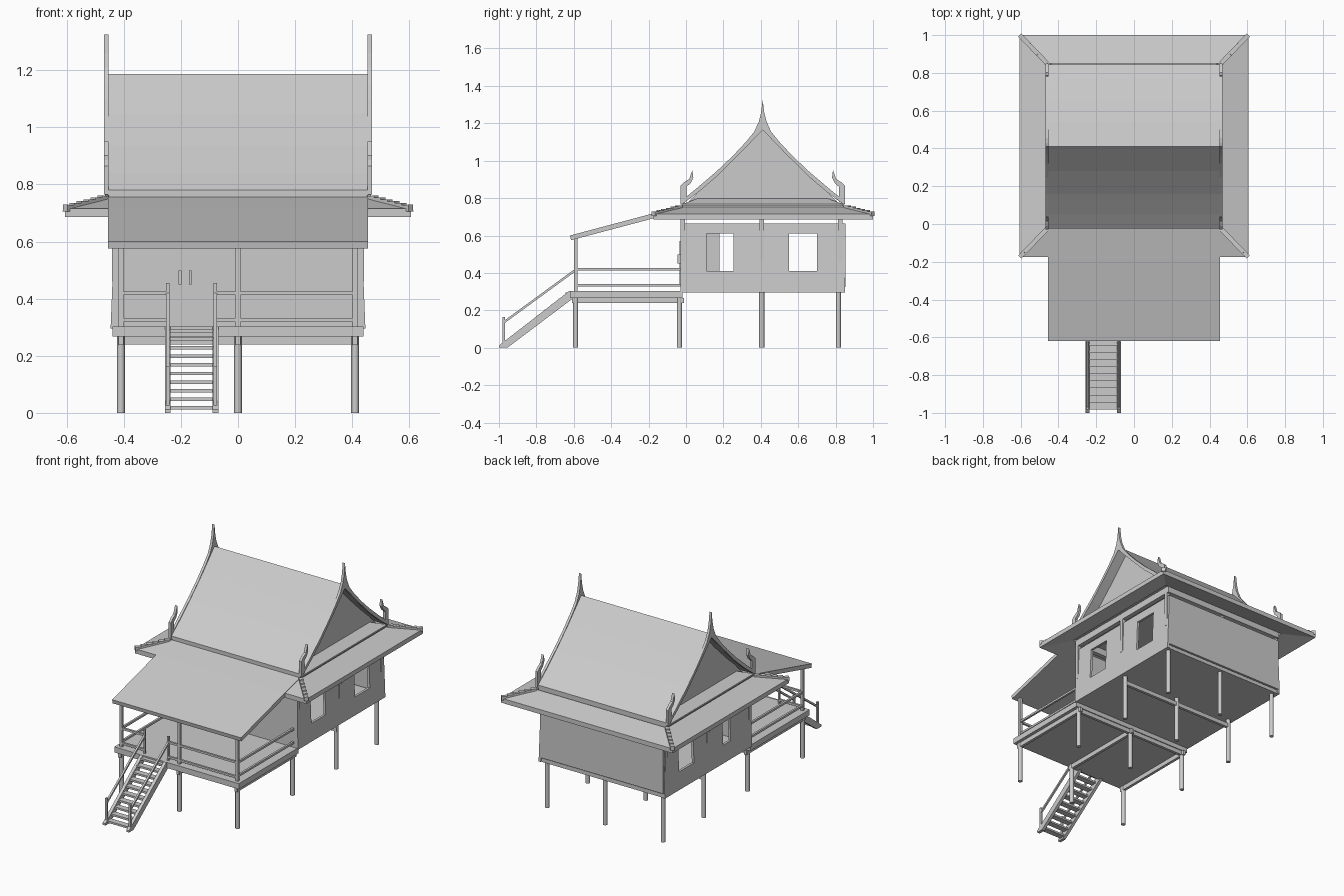
import bpy, bmesh
from mathutils import Vector

cube = bpy.data.objects.get("Cube")
if cube:
    bpy.data.objects.remove(cube, do_unlink=True)

grey = bpy.data.materials.new("plain_grey")
grey.use_nodes = True
grey.diffuse_color = (0.6, 0.6, 0.6, 1)
grey.node_tree.nodes["Principled BSDF"].inputs["Base Color"].default_value = (0.6, 0.6, 0.6, 1)


def finish(name, bm):
    bmesh.ops.recalc_face_normals(bm, faces=bm.faces)
    mesh = bpy.data.meshes.new(name)
    bm.to_mesh(mesh)
    bm.free()
    mesh.materials.append(grey)
    obj = bpy.data.objects.new(name, mesh)
    bpy.context.collection.objects.link(obj)
    return obj


def loft(name, rings, closed=False):
    """Skin matching rings of points; cap the ends, or join last to first."""
    bm = bmesh.new()
    vs = [[bm.verts.new(p) for p in ring] for ring in rings]
    n = len(vs[0])
    pairs = list(zip(vs, vs[1:])) + ([(vs[-1], vs[0])] if closed else [])
    for a, b in pairs:
        for i in range(n):
            j = (i + 1) % n
            bm.faces.new((a[i], a[j], b[j], b[i]))
    if not closed:
        bm.faces.new(vs[0])
        bm.faces.new(vs[-1])
    return finish(name, bm)


def rect(x, y0, y1, z):
    return [(-x, y0, z), (x, y0, z), (x, y1, z), (-x, y1, z)]


def box(name, x0, x1, y0, y1, z0, z1):
    return loft(name, [[(x0, y0, z), (x1, y0, z), (x1, y1, z), (x0, y1, z)] for z in (z0, z1)])


def prism(name, profile, x0, x1):
    """Extrude a (y, z) outline along x."""
    return loft(name, [[(x, y, z) for y, z in profile] for x in (x0, x1)])


def bar(name, a, b, w):
    """Square rail between two points."""
    a, b = Vector(a), Vector(b)
    d = (b - a).normalized()
    side = d.cross((0, 0, 1)).normalized() * w / 2
    up = side.cross(d).normalized() * w / 2
    return loft(name, [[p + side + up, p - side + up, p - side - up, p + side - up] for p in (a, b)])


def cylinder(name, x, y, z0, z1, r):
    bm = bmesh.new()
    bmesh.ops.create_cone(bm, cap_ends=True, segments=12, radius1=r, radius2=r, depth=z1 - z0)
    bmesh.ops.translate(bm, verts=bm.verts, vec=(x, y, (z0 + z1) / 2))
    obj = finish(name, bm)
    for p in obj.data.polygons:
        p.use_smooth = len(p.vertices) == 4


COLS = (-0.41, 0, 0.41)
ROWS = (-0.59, -0.035, 0.405, 0.815)
FLOOR = 0.30

# Stilts and the beams under the floors
for y in ROWS:
    for x in COLS:
        cylinder("stilt", x, y, 0, 0.27 if y < 0 else FLOOR, 0.0135)
for x in COLS:
    box("porch_beam", x - 0.009, x + 0.009, -0.61, -0.01, 0.238, 0.267)
for y in ROWS[1:3]:
    box("cross_beam", -0.42, 0.42, y - 0.009, y + 0.009, 0.24, 0.267)

# Floors
box("porch_floor", -0.44, 0.44, -0.62, -0.02, 0.267, 0.303)
box("house_floor", -0.435, 0.435, -0.025, 0.845, 0.296, 0.32)

# Side walls lean in slightly and are built round the window openings
TOP, SILL, HEAD = 0.665, 0.41, 0.61


def side_panel(s, y0, y1, z0, z1):
    rings = []
    for z in (z0, z1):
        x = 0.446 - 0.04 * (z - FLOOR)
        rings.append([(s * x, y0, z), (s * x, y1, z), (s * (x - 0.015), y1, z), (s * (x - 0.015), y0, z)])
    loft("side_wall", rings)


for s, windows in ((1, ((0.11, 0.255), (0.55, 0.70))), (-1, ((0.18, 0.255), (0.55, 0.70)))):
    side_panel(s, -0.03, 0.85, 0.296, SILL)
    side_panel(s, -0.03, 0.85, HEAD, TOP)
    edges = [-0.03] + [e for w in windows for e in w] + [0.85]
    for y0, y1 in zip(edges[::2], edges[1::2]):
        side_panel(s, y0, y1, SILL, HEAD)
    # Wall posts that reach up across the gap to the top beam
    for y in (-0.018, 0.405, 0.825):
        box("wall_post", s * 0.415, s * 0.441, y - 0.012, y + 0.012, 0.46, 0.70)
    box("side_top_beam", s * 0.41, s * 0.44, -0.03, 0.85, 0.687, 0.73)
box("front_wall", -0.435, 0.435, -0.03, -0.015, 0.296, TOP)
box("back_wall", -0.435, 0.435, 0.836, 0.852, 0.325, TOP)
for y in (-0.03, 0.82):
    box("end_top_beam", -0.43, 0.43, y, y + 0.03, 0.687, 0.73)
box("back_post", -0.012, 0.012, 0.815, 0.838, 0.32, 0.70)

# Double door seam and handles
box("door_seam", -0.185, -0.181, -0.034, -0.03, 0.34, 0.57)
for x in (-0.203, -0.167):
    box("door_handle", x - 0.005, x + 0.005, -0.045, -0.03, 0.45, 0.498)

# Porch posts and railings
for x in COLS:
    box("porch_post", x - 0.009, x + 0.009, -0.599, -0.581, FLOOR, 0.595)
for z in (0.333, 0.419):
    for x in (-0.41, 0.41):
        bar("side_rail", (x, -0.59, z), (x, -0.03, z), 0.013)
    for x0, x1 in ((-0.41, -0.245), (-0.08, 0.41)):
        bar("front_rail", (x0, -0.59, z - 0.008 * (z < 0.4)), (x1, -0.59, z - 0.008 * (z < 0.4)), 0.013)

# Stairs with stringers, treads, newels and handrails
for x in (-0.246, -0.079):
    prism("stringer", [(-1, 0), (-0.955, 0), (-0.60, 0.267), (-0.60, 0.303), (-0.625, 0.303), (-1, 0.012)],
          x - 0.01, x + 0.01)
    box("lower_newel", x - 0.006, x + 0.006, -0.981, -0.969, 0, 0.165)
    box("upper_newel", x - 0.006, x + 0.006, -0.596, -0.584, FLOOR, 0.455)
    bar("stair_handrail", (x, -0.975, 0.135), (x, -0.588, 0.418), 0.012)
for i in range(10):
    t = (i + 0.4) / 10
    y, z = -0.985 + 0.375 * t, 0.30 * t
    box("stair_tread", -0.238, -0.088, y - 0.012, y + 0.026, z, z + 0.012)

# Skirt roof running round the house
loft("skirt_roof", [rect(0.605, -0.175, 1.0, 0.715), rect(0.46, -0.025, 0.85, 0.752),
                    rect(0.46, -0.025, 0.85, 0.725), rect(0.605, -0.175, 1.0, 0.686)], closed=True)
# Porch roof continues the skirt slope
prism("porch_roof", [(-0.62, 0.60), (-0.18, 0.717), (-0.025, 0.756), (-0.025, 0.73), (-0.18, 0.69), (-0.615, 0.575)],
      -0.455, 0.455)
# Overlapping cap tiles on the hips
for sx in (-1, 1):
    for y_out, y_in in ((-0.175, -0.025), (1.0, 0.85)):
        low, high = Vector((sx * 0.605, y_out, 0.712)), Vector((sx * 0.46, y_in, 0.75))
        for i in range(6):
            a, b = low.lerp(high, i / 6), low.lerp(high, (i + 1) / 6)
            bar("hip_tile", a + Vector((0, 0, 0.005)), b - Vector((0, 0, 0.002)), 0.024)

# Base of the upper roof
RIDGE = 0.41
box("roof_base", -0.452, 0.452, -0.022, 0.842, 0.735, 0.77)

# Curved gable roof, as (distance from ridge, height)
SLOPE = [(0, 1.187), (0.13, 1.05), (0.25, 0.935), (0.29, 0.9), (0.36, 0.84), (0.435, 0.78)]
upper = [(RIDGE - d, z) for d, z in SLOPE[::-1]] + [(RIDGE + d, z) for d, z in SLOPE[1:]]
lower = [(y, z - 0.018) for y, z in upper]
prism("gable_roof", upper + lower[::-1], -0.455, 0.455)

# Bargeboards that sweep to a tall point, with hooked end finials
BOARD = [(0, 1.325), (0.008, 1.26), (0.02, 1.21), (0.045, 1.155), (0.09, 1.1),
         (0.16, 1.025), (0.25, 0.94), (0.35, 0.855), (0.435, 0.785)]
UNDER = [(0.435, 0.764), (0.34, 0.835), (0.25, 0.912), (0.12, 1.04), (0, 1.165)]
HOOK = [(0.44, 0.765), (0.44, 0.865), (0.42, 0.885), (0.393, 0.902), (0.376, 0.95),
        (0.371, 0.91), (0.385, 0.88), (0.408, 0.86), (0.408, 0.785)]
for s in (-1, 1):
    for m in (-1, 1):
        prism("bargeboard", [(RIDGE + m * d, z) for d, z in BOARD + UNDER], s * 0.453, s * 0.469)
        prism("end_finial", [(RIDGE + m * d, z) for d, z in HOOK], s * 0.453, s * 0.469)
    # Recessed gable panel with a sloping ledge at its foot
    prism("gable_panel", [(0.0, 0.768), (RIDGE, 1.172), (0.82, 0.768)], s * 0.385, s * 0.40)
    loft("gable_ledge", [[(s * 0.465, y0, 0.768), (s * 0.40, y1, 0.797), (s * 0.40, y1, 0.77), (s * 0.465, y0, 0.758)]
                         for y0, y1 in ((-0.02, 0.06), (0.84, 0.76))])
